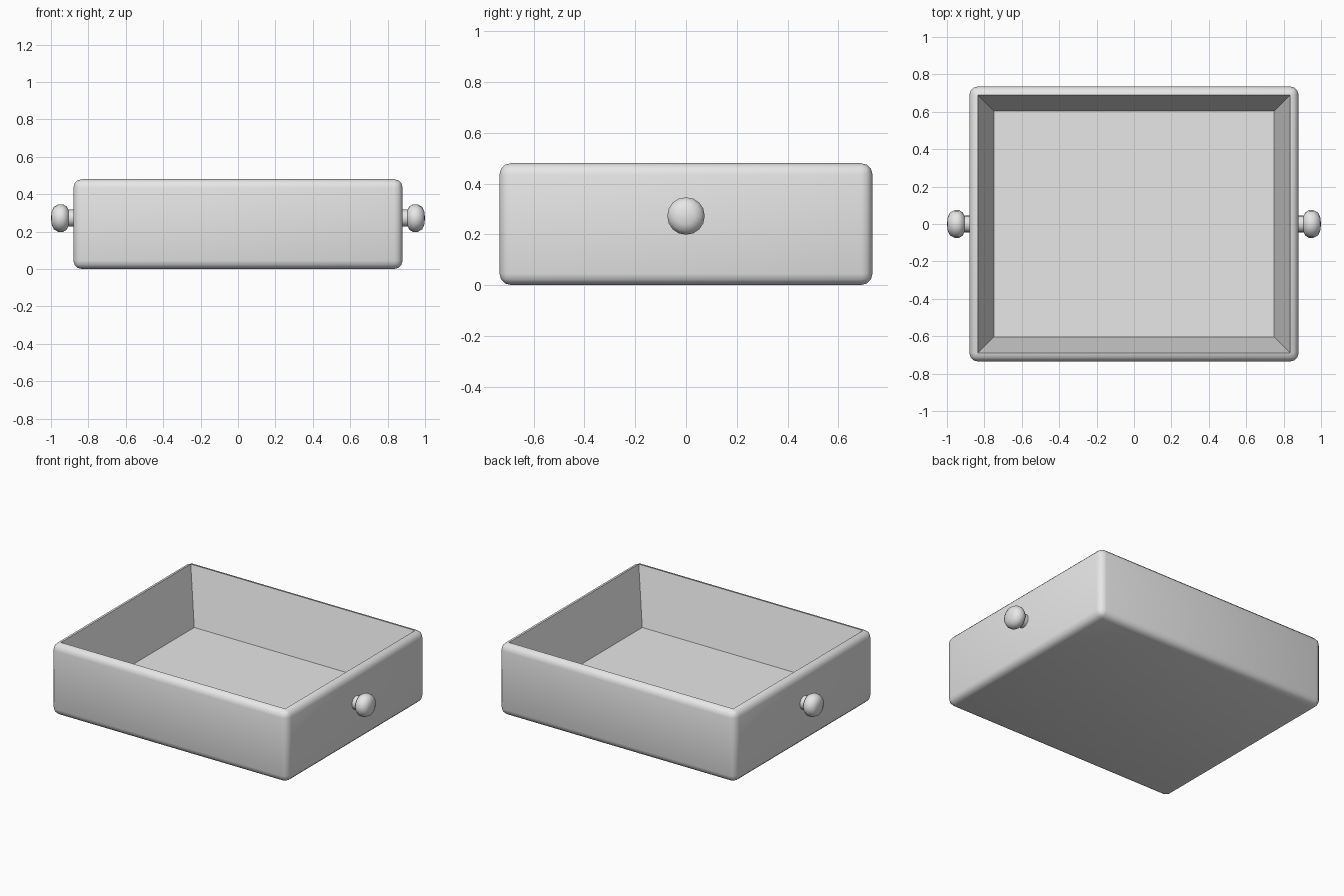
import bpy
import bmesh
import math
from mathutils import Vector, Matrix

if "Cube" in bpy.data.objects:
    bpy.data.objects.remove(bpy.data.objects["Cube"], do_unlink=True)

grey = bpy.data.materials.new("plain grey")
grey.use_nodes = True
colour = (0.8, 0.8, 0.8, 1)
grey.diffuse_color = colour
grey.node_tree.nodes["Principled BSDF"].inputs["Base Color"].default_value = colour


def add_object(name, bm):
    bmesh.ops.recalc_face_normals(bm, faces=bm.faces)
    mesh = bpy.data.meshes.new(name)
    bm.to_mesh(mesh)
    bm.free()
    mesh.materials.append(grey)
    obj = bpy.data.objects.new(name, mesh)
    bpy.context.collection.objects.link(obj)
    bpy.ops.object.select_all(action='DESELECT')
    obj.select_set(True)
    bpy.context.view_layer.objects.active = obj
    bpy.ops.object.shade_smooth_by_angle(angle=math.radians(40))
    return obj


# Tray: rounded block with a tapered hollow sunk into its top face
bm = bmesh.new()
bmesh.ops.create_cube(bm, size=1, matrix=Matrix.Translation((0, 0, 0.24))
                      @ Matrix.Diagonal((1.76, 1.47, 0.48, 1)))
bmesh.ops.bevel(bm, geom=bm.edges[:], offset=0.045, segments=3,
                profile=0.5, affect='EDGES')
bm.normal_update()
top = max(bm.faces, key=lambda f: f.calc_center_median().z)
bmesh.ops.inset_individual(bm, faces=[top], thickness=0.087, depth=-0.37,
                           use_even_offset=True)
add_object("tray", bm)


# Knobs: lathed profile of (distance along x, radius), one on each side
KNOB_Z = 0.272
PROFILE = [(0.86, 0), (0.86, 0.045), (0.907, 0.045), (0.916, 0.062),
           (0.935, 0.074), (0.96, 0.074), (0.985, 0.06), (0.996, 0.035), (1, 0)]


def add_knob(name, side):
    bm = bmesh.new()
    verts = [bm.verts.new((side * x, 0, KNOB_Z + r)) for x, r in PROFILE]
    edges = [bm.edges.new(pair) for pair in zip(verts, verts[1:])]
    bmesh.ops.spin(bm, geom=verts + edges, cent=(0, 0, KNOB_Z), axis=Vector((1, 0, 0)),
                   angle=math.tau, steps=16, use_merge=False)
    bmesh.ops.remove_doubles(bm, verts=bm.verts, dist=0.0005)
    add_object(name, bm)


add_knob("left_knob", 1)
add_knob("right_knob", -1)
